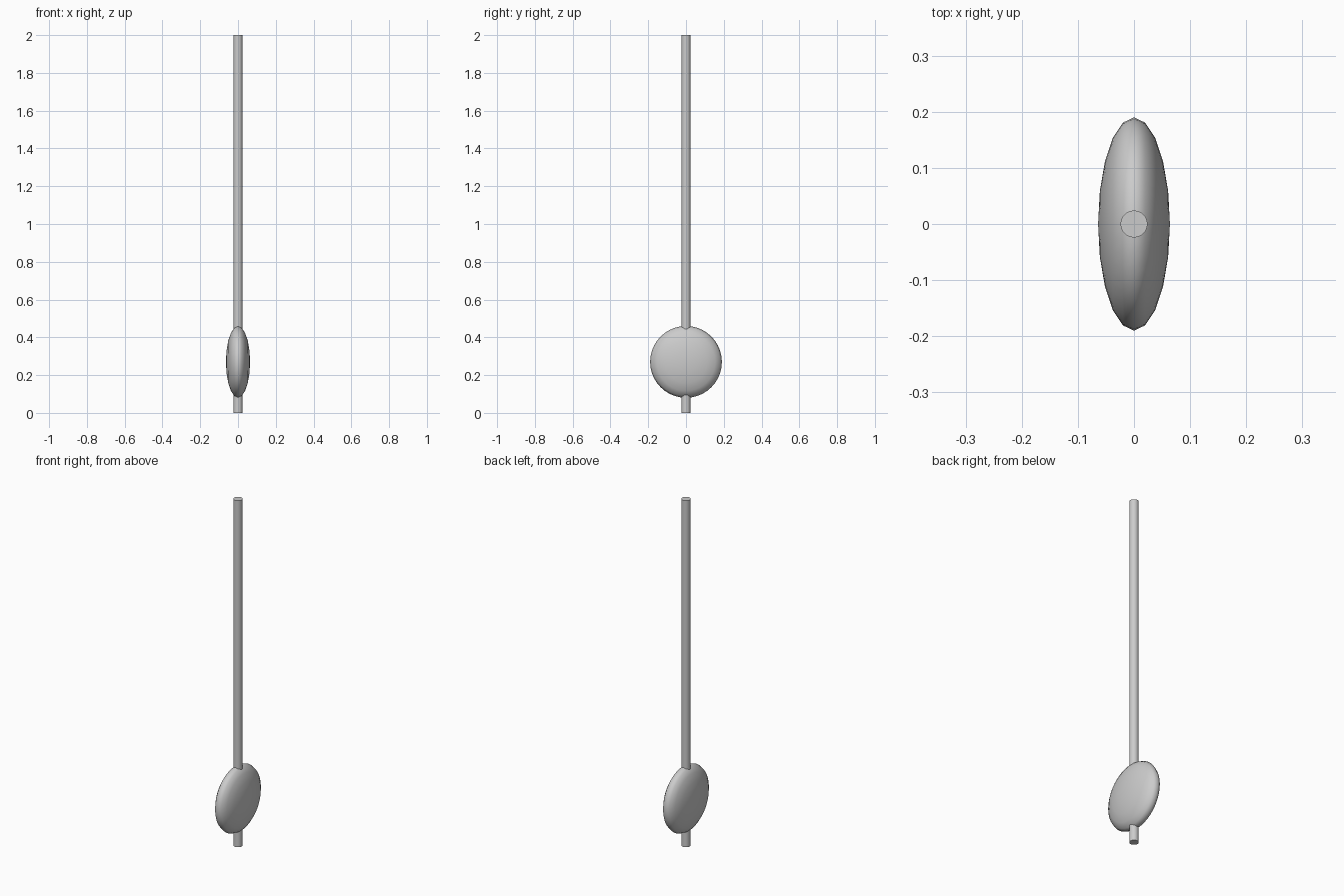
import bpy
import math

if "Cube" in bpy.data.objects:
    bpy.data.objects.remove(bpy.data.objects["Cube"])

# Long round rod
bpy.ops.mesh.primitive_cylinder_add(vertices=32, radius=0.024, depth=2.0, location=(0, 0, 1.0))
rod = bpy.context.object
rod.name = "pendulum_rod"
bpy.ops.object.shade_smooth_by_angle(angle=math.radians(35))

# Flattened round bob, poles facing left and right
bpy.ops.mesh.primitive_uv_sphere_add(segments=40, ring_count=10, radius=1.0,
                                     location=(0, 0, 0.27), rotation=(0, math.pi / 2, 0))
bob = bpy.context.object
bob.name = "pendulum_bob"
bob.scale = (0.19, 0.19, 0.064)
bpy.ops.object.transform_apply(location=False, rotation=True, scale=True)
bpy.ops.object.shade_smooth()
